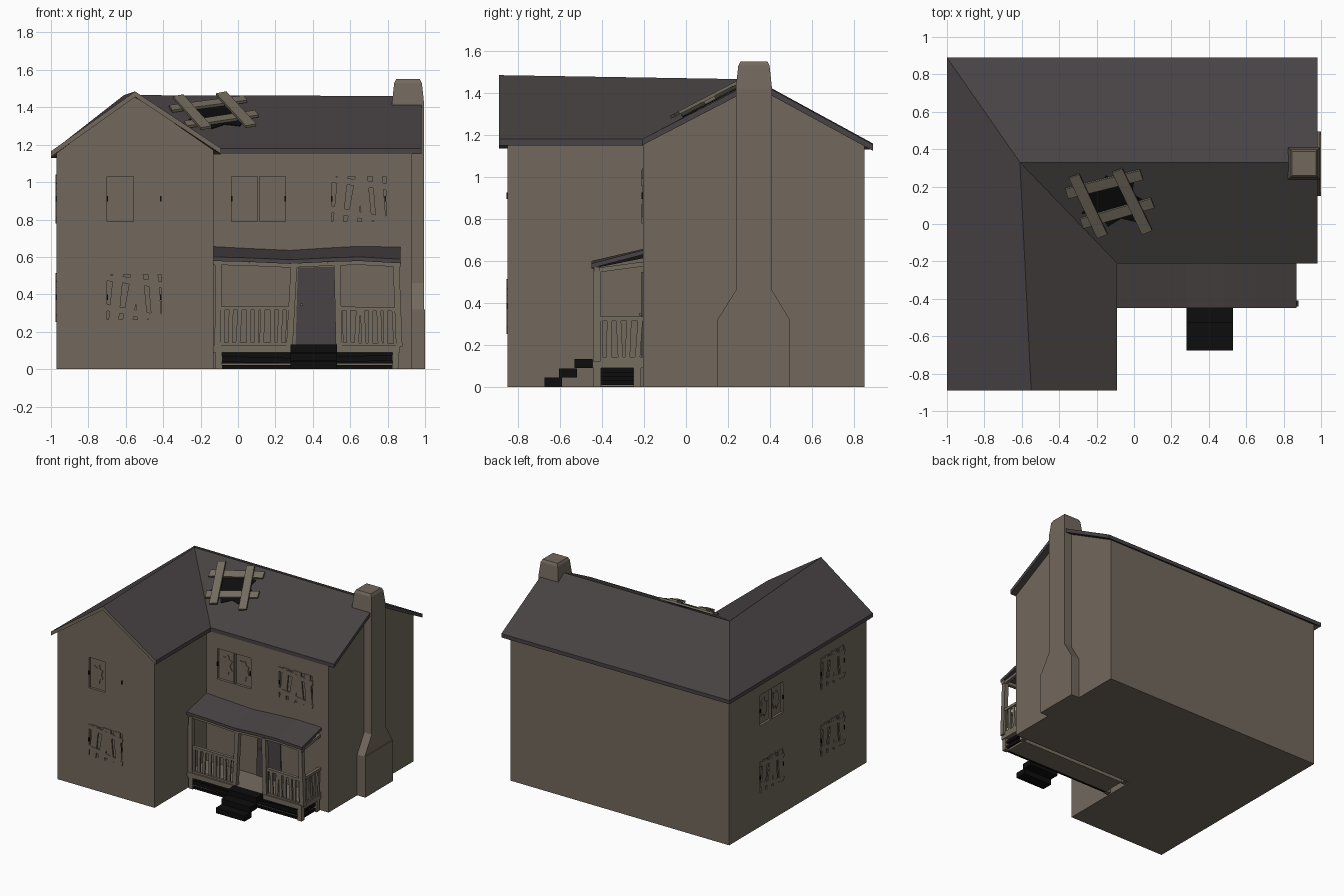
import bpy, bmesh, math, random
from mathutils import Vector as V

if "Cube" in bpy.data.objects:
    bpy.data.objects.remove(bpy.data.objects["Cube"])

random.seed(4)
X, Y, Z = V((1, 0, 0)), V((0, 1, 0)), V((0, 0, 1))


def material(name, rgb):
    m = bpy.data.materials.new(name)
    m.diffuse_color = (*rgb, 1)
    m.use_nodes = True
    m.node_tree.nodes["Principled BSDF"].inputs["Base Color"].default_value = m.diffuse_color
    return m


WALL = material("weathered_wall", (0.17, 0.14, 0.11))
WOOD = material("old_wood", (0.175, 0.15, 0.113))
ROOF = material("dark_roof", (0.065, 0.055, 0.056))
BLACK = material("black", (0.004, 0.004, 0.004))


# A piece is a flat outline in the frame (u, v) at o, extruded t along u x v
def bar(p, q, n, w, t):
    p, q = V(p), V(q)
    d = (q - p).normalized()
    n = (n - d * n.dot(d)).normalized()
    L = (q - p).length
    return (p - n * t / 2, d, n.cross(d), [(0, -w/2), (L, -w/2), (L, w/2), (0, w/2)], t)


def box(x0, x1, y0, y1, z0, z1):
    return (V((0, 0, z0)), X, Y, [(x0, y0), (x1, y0), (x1, y1), (x0, y1)], z1 - z0)


def finish(name, bm, *mats):
    bmesh.ops.recalc_face_normals(bm, faces=bm.faces)
    me = bpy.data.meshes.new(name)
    bm.to_mesh(me)
    bm.free()
    for m in mats:
        me.materials.append(m)
    ob = bpy.data.objects.new(name, me)
    bpy.context.collection.objects.link(ob)
    return ob


def build(name, pieces, mat):
    bm = bmesh.new()
    for o, u, v, pts, t in pieces:
        n = u.cross(v) * t
        lo = [bm.verts.new(o + u * a + v * b) for a, b in pts]
        hi = [bm.verts.new(w.co + n) for w in lo]
        bm.faces.new(lo[::-1])
        bm.faces.new(hi)
        for i in range(len(lo)):
            j = (i + 1) % len(lo)
            bm.faces.new((lo[i], lo[j], hi[j], hi[i]))
    return finish(name, bm, mat)


def slab(name, pts, faces, rim, thick, *mats):
    """Thin shell: top faces, the same faces lowered, and a rim around."""
    bm = bmesh.new()
    top = [bm.verts.new(p) for p in pts]
    low = [bm.verts.new((p[0], p[1], p[2] - thick)) for p in pts]
    for f in faces:
        bm.faces.new([top[i] for i in f])
        bm.faces.new([low[i] for i in reversed(f)])
    for a, b in zip(rim, rim[1:] + rim[:1]):
        bm.faces.new((top[a], top[b], low[b], low[a]))
    return finish(name, bm, *mats)


# House body and gables
walls = build("walls", [(V((0, 0, 0)), X, Y, [(-.97, -.85), (-.13, -.85), (-.13, -.205),
              (.93, -.205), (.93, .85), (-.97, .85)], 1.15)], WALL)
build("front_gable", [(V((0, -.80, 0)), X, Z, [(-.97, 1.1), (-.13, 1.1), (-.13, 1.17),
                       (-.55, 1.46), (-.97, 1.155)], .05)], WALL)
build("right_gable", [(V((.88, 0, 0)), Y, Z, [(-.205, 1.1), (.85, 1.1), (.85, 1.15),
                       (.33, 1.435), (-.205, 1.16)], .05)], WALL)

# Windows: recesses cut in the wall, broken panes, nailed boards, hinges
cuts, panes, boards, hinges = [], [], [], []


def jag(o, u, rx, rz):
    pts = []
    for i in range(14):
        r = random.uniform(.8, 1) if i % 2 else random.uniform(.45, .75)
        a = i * math.tau / 14
        pts.append((rx * r * math.cos(a), rz * r * math.sin(a)))
    return (o, u, Z, pts, .006)


def window(c, u, kind):
    c, n = V(c), u.cross(Z)
    halves = {"left": [(-.145, -.005)], "both": [(-.145, -.005), (.005, .145)],
              "boards": [(-.145, .145)]}[kind]
    for a, b in halves:
        cuts.append((c - n * .02, u, Z, [(a, -.12), (b, -.12), (b, .12), (a, .12)], .05))
        if kind != "boards":
            panes.append(jag(c - n * .02 + u * (a + b) / 2, u, .055, .09))
    if kind == "boards":
        for a, b in ((-.11, -.085), (-.035, .01), (.045, .02), (.12, .1)):
            boards.append(bar(c + u * a - Z * .125, c + u * b + Z * .125, n, .055, .01))
        for z, s in ((.085, -.02), (-.085, -.03)):
            boards.append(bar(c - u * .15 + Z * (z - s), c + u * .15 + Z * (z + s), n, .035, .012))
    for s in (-.143, .143):
        p = c + u * s
        hinges.append(bar(p - Z * .015, p + Z * .015, n, .008, .012))


for x, y, z, kind in ((-.555, -.85, .91, "left"), (-.555, -.85, .385, "boards"),
                      (.11, -.205, .91, "both"), (.645, -.205, .91, "boards")):
    window((x, y, z), X, kind)
for y, z, kind in ((.325, .91, "both"), (-.43, .91, "boards"),
                   (.325, .385, "boards"), (-.43, .385, "boards")):
    window((-.97, y, z), -Y, kind)
cutter = build("window_cutter", cuts, WALL)
cutter.hide_render = True
cutter.hide_set(True)
mod = walls.modifiers.new("window_recesses", 'BOOLEAN')
mod.operation, mod.solver, mod.object = 'DIFFERENCE', 'EXACT', cutter
build("broken_panes", panes, WALL)
build("window_boards", boards, WALL)
build("hinges", hinges, BLACK)

# Main roof: ridge, hip at the back left corner and valley at the front
pts = [(-1, .89, 1.16), (.98, .89, 1.155), (.98, .33, 1.46), (-.61, .33, 1.465),
       (-.09, -.21, 1.18), (.98, -.21, 1.18), (-.55, -.89, 1.485),
       (-1, -.89, 1.165), (-.09, -.89, 1.18)]
roof = slab("main_roof", pts, [(0, 3, 2, 1), (0, 7, 6, 3), (3, 6, 8, 4), (3, 4, 5, 2)],
            [0, 7, 6, 8, 4, 5, 2, 1], .03, ROOF, WALL)
for f in roof.data.polygons:            # pale boards along the front gable edge
    if f.normal.y < -.9 and f.center.y < -.8:
        f.material_index = 1

# Hole in the roof, patched with planks
rn = V((0, -.52, 1)).normalized()


def on_roof(x, y, h):
    return V((x, y, 1.18 + (y + .21) * .525)) + rn * h


hole = [(.17, .02), (.11, .06), (.12, .13), (.03, .12), (-.03, .17), (-.06, .09), (-.15, .09),
        (-.11, .01), (-.16, -.06), (-.06, -.07), (-.02, -.14), (.05, -.09), (.13, -.11)]
build("roof_hole", [(on_roof(-.12, .11, .001), X, rn.cross(X), hole, .004)], BLACK)
build("roof_patch_planks",
      [bar(on_roof(*a, h), on_roof(*b, h), rn, .06, .015) for a, b, h in (
          ((-.36, .17), (.04, .27), .014), ((-.28, .01), (.10, .12), .014),
          ((-.32, .27), (-.17, -.05), .029), ((-.09, .30), (.07, -.03), .029))], WOOD)

# Chimney: flared base, shaft on the wall, tapered top through the roof
build("chimney_shaft", [(V((.91, 0, 0)), Y, Z, [(.15, 0), (.495, 0), (.495, .32), (.41, .46),
      (.41, 1.42), (.237, 1.42), (.237, .46), (.15, .32)], .085),
      box(.92, 1.0, .15, .495, 0, .32)], WALL)
bm = bmesh.new()
rings = []
for z, i in ((1.2, 0), (1.42, 0), (1.53, .012), (1.55, .022)):
    rings.append([bm.verts.new(p) for p in ((.823 + i, .237 + i, z), (.995 - i, .237 + i, z),
                                            (.995 - i, .41 - i, z), (.823 + i, .41 - i, z))])
for a, b in zip(rings, rings[1:]):
    for i in range(4):
        bm.faces.new((a[i], a[(i+1) % 4], b[(i+1) % 4], b[i]))
bm.faces.new(rings[-1])
bm.faces.new(rings[0][::-1])
finish("chimney_top", bm, WALL)

# Sagging porch roof with its front and side beams
sag = [(-.13, .655, .60), (.06, .645, .595), (.28, .635, .585),
       (.48, .648, .595), (.65, .657, .60), (.87, .652, .588)]
k = len(sag)
pts = [(x, -.205, a) for x, a, b in sag] + [(x, -.45, b) for x, a, b in sag]
slab("porch_roof", pts, [(i, k + i, k + i + 1, i + 1) for i in range(k - 1)],
     list(range(k)) + list(range(2 * k - 1, k - 1, -1)), .022, ROOF)
beams = [bar((p[0], -.425, p[2] - .03), (q[0], -.425, q[2] - .03), -Y, .025, .025)
         for p, q in zip(sag, sag[1:])]
beams.append(bar((.85, -.43, .555), (.85, -.205, .585), X, .022, .022))
build("porch_beams", beams, WOOD)

# Porch floor, legs and posts
build("porch_floor", [box(-.13, .865, -.445, -.205, .09, .128)] +
      [box(x, x + .035, y, y + .035, 0, .09) for x in (-.12, .825) for y in (-.44, -.25)], WOOD)
build("porch_posts", [bar((a, -.425, .12), (b, -.425, .565), -Y, .034, .034) for a, b in (
    (-.108, -.105), (.275, .3), (.54, .53), (.862, .845))], WOOD)

# Railings: crooked balusters under a top rail
rails = []


def railing(p, q, n, count):
    p, q = V(p), V(q)
    rails.append(bar(p + Z * .325, q + Z * .325, n, .02, .025))
    rails.append(bar(p + Z * .135, q + Z * .135, n, .015, .02))
    d = (q - p).normalized()
    for i in range(count):
        c = p.lerp(q, (i + .5) / count)
        s = [d * random.uniform(-.009, .009) for _ in range(2)]
        rails.append(bar(c + s[0] + Z * .128, c + s[1] + Z * .32, n, .024, .012))


railing((-.1, -.425, 0), (.285, -.425, 0), -Y, 9)
railing((.535, -.425, .0), (.855, -.425, -.005), -Y, 8)
railing((.853, -.425, 0), (.853, -.205, 0), X, 5)
build("porch_railings", rails, WOOD)

# Skirting planks under the porch, and the steps
build("porch_skirt", [bar((-.085, -.43, .055), (.38, -.43, .042), -Y, .03, .015),
                      bar((.38, -.43, .05), (.83, -.43, .06), -Y, .03, .015),
                      box(-.085, .83, -.435, -.42, .004, .022),
                      box(.835, .85, -.41, -.25, .05, .07),
                      box(.835, .85, -.41, -.25, .01, .03)], BLACK)
build("porch_underside", [box(-.085, .825, -.415, -.24, .003, .03)], WOOD)
build("porch_underframe", [box(-.085, .83, -.425, -.215, .03, .09)], BLACK)
build("steps", [box(.28, .53, y, y + .085, z, z + .042)
                for y, z in ((-.675, .002), (-.605, .045), (-.53, .09))], BLACK)

# Door and knob
build("door", [(V((0, -.204, 0)), X, Z, [(.308, .128), (.523, .128), (.513, .547),
                (.32, .543)], .009)], ROOF)
build("door_knob", [box(.335, .347, -.225, -.212, .34, .352)], WOOD)
